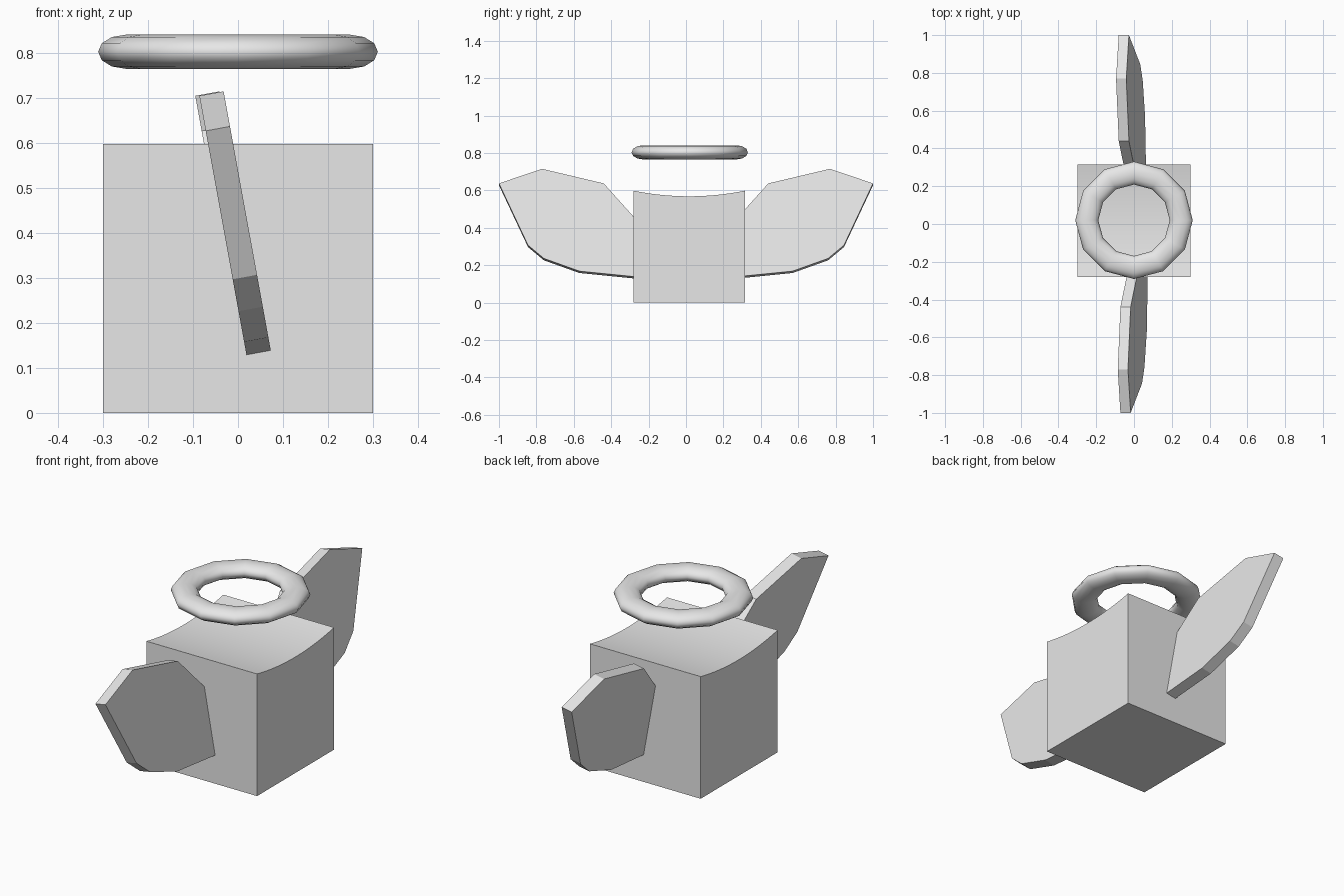
import bpy, math

cube = bpy.data.objects.get("Cube")
if cube:
    bpy.data.objects.remove(cube, do_unlink=True)

grey = bpy.data.materials.new("plain grey")
grey.use_nodes = True
colour = (0.8, 0.8, 0.8, 1)
grey.diffuse_color = colour
grey.node_tree.nodes["Principled BSDF"].inputs["Base Color"].default_value = colour


def prism(name, near, far):
    """Solid between two matching outlines."""
    n = len(near)
    faces = [tuple(range(n)), tuple(reversed(range(n, 2 * n)))]
    faces += [((i + 1) % n, i, n + i, n + (i + 1) % n) for i in range(n)]
    mesh = bpy.data.meshes.new(name)
    mesh.from_pydata(near + far, [], faces)
    obj = bpy.data.objects.new(name, mesh)
    bpy.context.collection.objects.link(obj)
    mesh.materials.append(grey)
    # Make normals point outwards
    bpy.context.view_layer.objects.active = obj
    bpy.ops.object.select_all(action='DESELECT')
    obj.select_set(True)
    bpy.ops.object.mode_set(mode='EDIT')
    bpy.ops.mesh.select_all(action='SELECT')
    bpy.ops.mesh.normals_make_consistent(inside=False)
    bpy.ops.object.mode_set(mode='OBJECT')
    return obj


# Body: box with a shallow trough across the top
half, mid_y, height, dip, steps = 0.298, 0.017, 0.598, 0.03, 16
outline = [(mid_y - half, 0), (mid_y + half, 0)]
for i in range(steps + 1):
    t = 1 - 2 * i / steps
    outline.append((mid_y + half * t, height - dip * (1 - t * t)))
body = prism("body", [(0.3, y, z) for y, z in outline],
             [(-0.3, y, z) for y, z in outline])
bpy.ops.object.shade_smooth_by_angle(angle=math.radians(30))

# Wings: leaning slabs mirrored front to back
wing = [(0.2, 0.37), (0.44, 0.637), (0.77, 0.715), (1, 0.637), (0.845, 0.307),
        (0.76, 0.236), (0.57, 0.168), (0.28, 0.139), (0.2, 0.131)]
lean = 0.182
thick_x, thick_z = 0.054, 0.01
for name, side, shift in (("front_wing", -1, 0), ("back_wing", 1, -0.009)):
    right = [(0.073 + shift - lean * (z - 0.138), side * y, z) for y, z in wing]
    left = [(x - thick_x, y, z - thick_z) for x, y, z in right]
    prism(name, right, left)

# Halo: flattened ring above the body
bpy.ops.mesh.primitive_torus_add(major_segments=12, minor_segments=12,
                                 major_radius=0.25, minor_radius=0.061,
                                 location=(0, 0.02, 0.803))
halo = bpy.context.object
halo.name = "halo"
halo.scale.z = 0.62
halo.data.materials.append(grey)
bpy.ops.object.shade_smooth()
